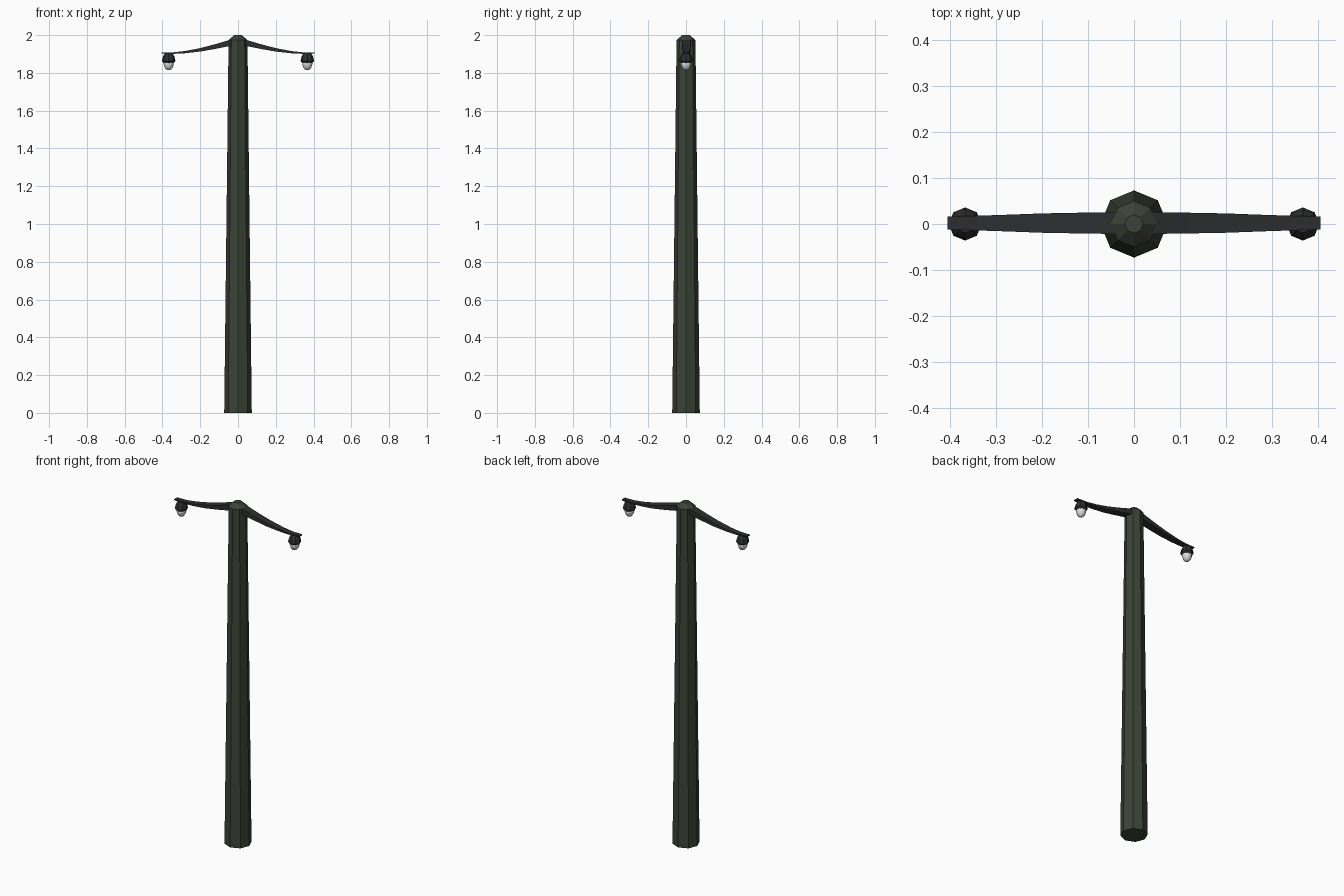
import bpy, bmesh, math

if "Cube" in bpy.data.objects:
    bpy.data.objects.remove(bpy.data.objects["Cube"])


def material(name, rgb):
    m = bpy.data.materials.new(name)
    m.diffuse_color = (*rgb, 1)
    m.use_nodes = True
    m.node_tree.nodes["Principled BSDF"].inputs["Base Color"].default_value = m.diffuse_color
    return m


GREEN = material("dark green paint", (0.045, 0.055, 0.037))
BLACK = material("charcoal metal", (0.026, 0.027, 0.028))
GLASS = material("pale glass", (0.75, 0.75, 0.75))


def build(name, rings, mat, smooth=False):
    """Skin a stack of equal-sized rings and cap both ends."""
    bm = bmesh.new()
    loops = [[bm.verts.new(p) for p in ring] for ring in rings]
    n = len(loops[0])
    for a, b in zip(loops, loops[1:]):
        for i in range(n):
            j = (i + 1) % n
            bm.faces.new((a[i], a[j], b[j], b[i]))
    bm.faces.new(loops[0])
    bm.faces.new(loops[-1])
    bmesh.ops.recalc_face_normals(bm, faces=bm.faces)
    for f in bm.faces:
        f.smooth = smooth
    me = bpy.data.meshes.new(name)
    bm.to_mesh(me)
    bm.free()
    me.materials.append(mat)
    ob = bpy.data.objects.new(name, me)
    bpy.context.collection.objects.link(ob)
    return ob


def lathe(name, profile, mat, x=0, sides=8, smooth=False):
    step = 2 * math.pi / sides
    rings = [[(x + r * math.cos(i * step), r * math.sin(i * step), z)
              for i in range(sides)] for r, z in profile]
    return build(name, rings, mat, smooth)


# Tapered octagonal pole with a bevelled top
lathe("pole", [(0.073, 0), (0.050, 1.974), (0.020, 2.0)], GREEN)

# Arm stations: x, top z, thickness, half width
ARM = [(0.0, 1.985, 0.040, 0.024), (0.05, 1.973, 0.032, 0.0235),
       (0.12, 1.952, 0.025, 0.0225), (0.20, 1.931, 0.018, 0.021),
       (0.28, 1.916, 0.012, 0.018), (0.34, 1.909, 0.008, 0.016),
       (0.405, 1.909, 0.006, 0.014)]
Y = 0.002

for side, s in (("left", -1), ("right", 1)):
    # Drooping, tapering arm
    build(side + "_arm", [[(s * x, Y - w, z - t), (s * x, Y + w, z - t),
                           (s * x, Y + w, z), (s * x, Y - w, z)]
                          for x, z, t, w in ARM], BLACK)
    # Lamp hood
    lathe(side + "_lamp_hood", [(0.019, 1.905), (0.030, 1.888),
                                (0.036, 1.863), (0.027, 1.853)], BLACK, s * 0.367)
    # Glass bulb
    lathe(side + "_bulb", [(0.027, 1.858), (0.026, 1.843), (0.021, 1.828),
                           (0.013, 1.818), (0.004, 1.814)],
          GLASS, s * 0.367, 12, True)
